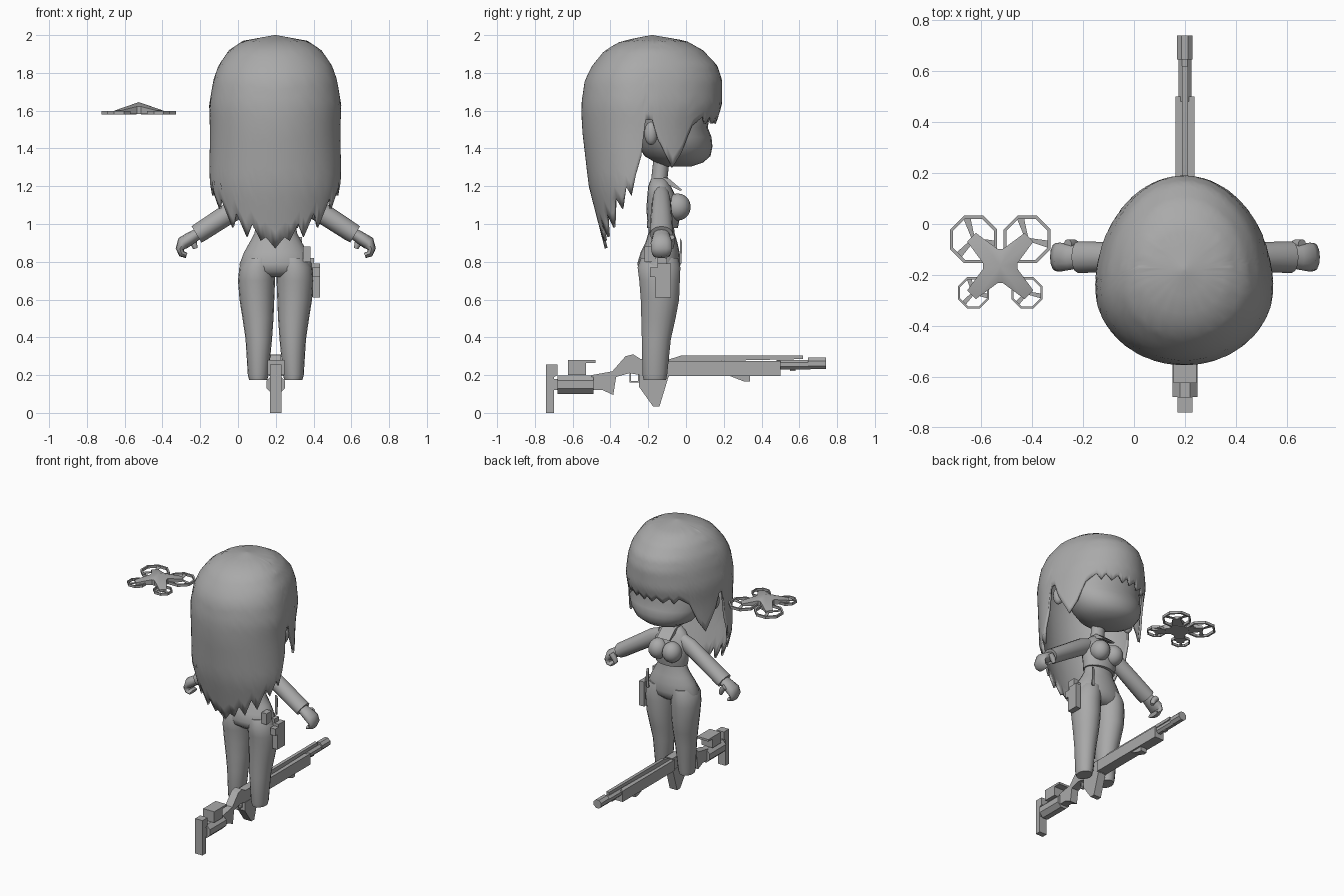
import bpy, bmesh, math
from mathutils import Vector

cube = bpy.data.objects.get("Cube")
if cube:
    bpy.data.objects.remove(cube)

grey = bpy.data.materials.new("plain_grey")
grey.use_nodes = True
tone = (0.4, 0.4, 0.4, 1)
grey.diffuse_color = tone
grey.node_tree.nodes["Principled BSDF"].inputs["Base Color"].default_value = tone
CX = 0.2  # centre line of the figure and rifle


def finish(bm, name, angle=40):
    bmesh.ops.recalc_face_normals(bm, faces=bm.faces)
    me = bpy.data.meshes.new(name)
    bm.to_mesh(me)
    bm.free()
    me.materials.append(grey)
    me.shade_smooth()
    me.set_sharp_from_angle(angle=math.radians(angle))
    ob = bpy.data.objects.new(name, me)
    bpy.context.collection.objects.link(ob)
    return ob


def skin(bm, rings, caps=True):
    n = len(rings[0])
    for a, b in zip(rings, rings[1:]):
        for i in range(n):
            j = (i + 1) % n
            bm.faces.new((a[i], a[j], b[j], b[i]))
    if caps:
        bm.faces.new(rings[0])
        bm.faces.new(rings[-1])


def loft(name, rows, x=0.0, n=20):
    """Stack of ellipses: rows of (z, x offset, y centre, x radius, y radius)."""
    bm = bmesh.new()
    rings = []
    for z, dx, yc, rx, ry in rows:
        angles = [math.tau * i / n for i in range(n)]
        rings.append([bm.verts.new((CX + x + dx + rx * math.cos(a), yc + ry * math.sin(a), z)) for a in angles])
    skin(bm, rings)
    return finish(bm, name, 50)


def limb(name, side, path, y, n=12):
    """Tube in the x-z plane: path of (x offset, z, in-plane radius, y radius)."""
    bm = bmesh.new()
    rings = []
    for k, (dx, z, r, ry) in enumerate(path):
        p, q = path[max(k - 1, 0)], path[min(k + 1, len(path) - 1)]
        d = Vector((q[0] - p[0], 0, q[1] - p[1])).normalized()
        across = Vector((-d.z, 0, d.x))
        ring = []
        for i in range(n):
            a = math.tau * i / n
            v = Vector((dx, y, z)) + across * r * math.cos(a) + Vector((0, ry * math.sin(a), 0))
            ring.append(bm.verts.new((CX + side * v.x, v.y, v.z)))
        rings.append(ring)
    skin(bm, rings)
    return finish(bm, name, 50)


def ball(name, centre, radii):
    bm = bmesh.new()
    bmesh.ops.create_uvsphere(bm, u_segments=16, v_segments=10, radius=1)
    for v in bm.verts:
        v.co = Vector(centre) + Vector([c * r for c, r in zip(v.co, radii)])
    return finish(bm, name, 60)


def plate(name, outline, half, x=CX):
    """Side outline of (y, z) points extruded evenly along x."""
    bm = bmesh.new()
    skin(bm, [[bm.verts.new((x + s * half, y, z)) for y, z in outline] for s in (-1, 1)])
    return finish(bm, name, 30)


def box(name, y0, y1, z0, z1, half, x=CX):
    return plate(name, [(y0, z0), (y1, z0), (y1, z1), (y0, z1)], half, x)


def rod(name, y0, y1, z, r, n=8):
    bm = bmesh.new()
    turn = [math.tau * (i + 0.5) / n for i in range(n)]
    skin(bm, [[bm.verts.new((CX + r * math.cos(a), y, z + r * math.sin(a))) for a in turn] for y in (y0, y1)])
    return finish(bm, name, 30)


def interp(table, t):
    for a, b in zip(table, table[1:]):
        if t <= b[0]:
            f = (t - a[0]) / (b[0] - a[0])
            return [p + (q - p) * f for p, q in zip(a[1:], b[1:])]
    return table[-1][1:]


# Hair: a shell whose lower edge is cut into fringe, side locks and long back tips
shape = [(0.87, -0.25, 0.27, 0.33, 0.18), (1.2, -0.25, 0.35, 0.37, 0.265), (1.5, -0.25, 0.345, 0.4, 0.3),
         (1.63, -0.25, 0.35, 0.44, 0.305), (1.765, -0.25, 0.327, 0.44, 0.285), (1.84, -0.235, 0.3, 0.4, 0.26),
         (1.92, -0.21, 0.245, 0.3, 0.22), (1.97, -0.18, 0.17, 0.18, 0.16), (2, -0.18, 0.005, 0.005, 0.005)]
edge = [(-90, 0.87), (-80, 0.93), (-74, 0.91), (-66, 1.0), (-58, 0.93), (-49, 1.06), (-40, 0.98), (-30, 1.14),
        (-22, 1.08), (-15, 1.2), (-9, 1.15), (2, 1.36), (5, 1.55), (10, 1.55), (15, 1.45), (28, 1.3), (36, 1.38),
        (44, 1.52), (54, 1.57), (60, 1.53), (64, 1.57), (72, 1.53), (78, 1.57), (85, 1.53), (90, 1.57)]
half = []
for (a, za), (b, zb) in zip(edge, edge[1:]):
    half += [(a, za), ((a + b) / 2, (za + zb) / 2)]
half.append(edge[-1])
columns = half + [(180 - a, z) for a, z in half[-2:0:-1]]
bm = bmesh.new()
rings = []
for k in range(23):
    ring = []
    for a, low in columns:
        z = 2 - (2 - low) * (k / 22) ** 1.7
        yc, rx, front, back = interp(shape, z)
        c, s = math.cos(math.radians(a)), math.sin(math.radians(a))
        ring.append(bm.verts.new((CX - 0.003 + rx * c, yc + (front if s > 0 else back) * s, z)))
    rings.append(ring)
skin(bm, rings, caps=False)
bm.faces.new(rings[0])
hair = finish(bm, "hair", 60)
shell = hair.modifiers.new("thickness", "SOLIDIFY")
shell.thickness = 0.015

# Head with chin, cheeks and ears
loft("head", [(1.305, 0, -0.04, 0.07, 0.07), (1.325, 0, -0.035, 0.15, 0.125), (1.36, 0, -0.045, 0.21, 0.175),
              (1.41, 0, -0.055, 0.25, 0.195), (1.46, 0, -0.065, 0.27, 0.2), (1.51, 0, -0.085, 0.28, 0.2),
              (1.65, 0, -0.11, 0.28, 0.25), (1.8, 0, -0.15, 0.2, 0.22)], n=28)

# Torso with short top, hips and collar
loft("neck", [(1.18, 0, -0.14, 0.06, 0.05), (1.25, 0, -0.14, 0.048, 0.043), (1.34, 0, -0.13, 0.048, 0.043)])
loft("short_top", [(0.98, 0, -0.125, 0.118, 0.082), (1.02, 0, -0.12, 0.123, 0.085), (1.08, 0, -0.12, 0.13, 0.09),
                   (1.15, 0, -0.13, 0.13, 0.075), (1.2, 0, -0.14, 0.1, 0.06), (1.24, 0, -0.14, 0.055, 0.045)])
loft("hips", [(1.0, 0, -0.13, 0.105, 0.065), (0.95, 0, -0.13, 0.113, 0.07), (0.9, 0, -0.13, 0.14, 0.085),
              (0.85, 0, -0.137, 0.168, 0.103), (0.79, 0, -0.143, 0.191, 0.115), (0.75, 0, -0.143, 0.19, 0.105),
              (0.72, 0, -0.14, 0.14, 0.07)])
plate("collar", [(-0.13, 1.25), (-0.09, 1.24), (-0.02, 1.18), (-0.03, 1.175), (-0.1, 1.21)], 0.05)

for side, tag in ((1, "left"), (-1, "right")):
    ball(tag + "_ear", (CX + side * 0.3, -0.185, 1.48), (0.035, 0.036, 0.062))
    ball(tag + "_chest", (CX + side * 0.056, -0.045, 1.09), (0.066, 0.07, 0.072))
    # Legs taper to flat open-toed ends
    loft(tag + "_leg", [(z, side * dx, yc, rx, ry) for z, dx, yc, rx, ry in (
        (0.82, 0.085, -0.14, 0.08, 0.1), (0.77, 0.098, -0.143, 0.095, 0.115), (0.7, 0.102, -0.14, 0.098, 0.109),
        (0.6, 0.1, -0.138, 0.092, 0.103), (0.5, 0.094, -0.146, 0.082, 0.092), (0.39, 0.09, -0.157, 0.07, 0.078),
        (0.2, 0.093, -0.165, 0.055, 0.066), (0.175, 0.093, -0.165, 0.048, 0.06))], n=18)
    # Sleeves, curled hands and thumbs
    limb(tag + "_sleeve", side, [(0.08, 1.16, 0.045, 0.04), (0.14, 1.125, 0.058, 0.05), (0.28, 1.035, 0.054, 0.058),
                                 (0.4, 0.957, 0.052, 0.062), (0.42, 0.945, 0.05, 0.062)], -0.13)
    limb(tag + "_hand", side, [(0.4, 0.957, 0.028, 0.04), (0.45, 0.925, 0.034, 0.05), (0.49, 0.9, 0.036, 0.057),
                               (0.508, 0.868, 0.022, 0.055), (0.498, 0.842, 0.018, 0.05),
                               (0.472, 0.833, 0.014, 0.045)], -0.13)
    limb(tag + "_thumb", side, [(0.46, 0.93, 0.02, 0.02), (0.435, 0.9, 0.019, 0.02), (0.425, 0.87, 0.012, 0.013)], -0.08)

# Hip pouch and holster
box("belt_pouch", -0.22, -0.16, 0.8, 0.88, 0.02, 0.365)
plate("holster", [(-0.19, 0.72), (-0.165, 0.72), (-0.165, 0.61), (-0.08, 0.61), (-0.08, 0.79), (-0.15, 0.79),
                  (-0.15, 0.77), (-0.19, 0.77)], 0.02, 0.415)
box("holster_strap", -0.15, -0.1, 0.64, 0.82, 0.012, 0.39)
plate("hip_blade", [(-0.035, 0.79), (-0.025, 0.79), (-0.02, 0.9), (-0.03, 0.93)], 0.008, 0.33)

# Rifle, back to front
plate("butt_plate", [(-0.74, 0), (-0.7, 0), (-0.7, 0.19), (-0.68, 0.2), (-0.68, 0.255), (-0.74, 0.255)], 0.03)
box("butt_link", -0.7, -0.67, 0.12, 0.18, 0.025)
rod("butt_block", -0.68, -0.49, 0.15, 0.053)
plate("cheek_rest", [(-0.625, 0.2), (-0.53, 0.2), (-0.53, 0.265), (-0.48, 0.265), (-0.48, 0.28), (-0.625, 0.28)], 0.045)
plate("stock_neck", [(-0.5, 0.12), (-0.44, 0.12), (-0.385, 0.095), (-0.37, 0.19), (-0.3, 0.21), (-0.24, 0.2),
                     (-0.09, 0.19), (-0.09, 0.285), (-0.24, 0.285), (-0.28, 0.31), (-0.32, 0.3), (-0.39, 0.22),
                     (-0.5, 0.2)], 0.028)
for y in (-0.3, -0.255):
    box("trigger_guard", y, y + 0.01, 0.165, 0.21, 0.01)
box("trigger_guard_base", -0.3, -0.245, 0.16, 0.17, 0.01)
plate("magazine", [(-0.245, 0.2), (-0.09, 0.2), (-0.14, 0.035), (-0.175, 0.035), (-0.25, 0.14)], 0.03)
box("handguard", -0.1, 0.5, 0.195, 0.275, 0.037)
plate("top_rail", [(-0.1, 0.27), (0.62, 0.285), (0.62, 0.305), (-0.02, 0.305), (-0.1, 0.28)], 0.012)
plate("fore_grip", [(0.22, 0.2), (0.34, 0.2), (0.34, 0.165), (0.31, 0.165)], 0.025)
rod("barrel", 0.48, 0.66, 0.255, 0.028)
box("front_sight", 0.55, 0.58, 0.222, 0.24, 0.01)
rod("muzzle", 0.645, 0.74, 0.262, 0.033)

# Drone: crossed arms, raised body and four ringed rotors
DX, DY = -0.525, -0.165
bm = bmesh.new()
profile = [(0.05, 0.1, 1.635), (0.165, 0.06, 1.6), (0.165, 0.06, 1.585), (0.05, 0.06, 1.58)]
corners = []
for k in range(4):
    a = math.pi / 4 + k * math.pi / 2
    out, across = Vector((math.cos(a), math.sin(a), 0)), Vector((-math.sin(a), math.cos(a), 0))
    for reach, w in ((0.055, -0.04), (0.16, -0.024), (0.16, 0.024), (0.055, 0.04)):
        corners.append((Vector((DX, DY, 0)) + out * reach + across * w, reach < 0.1))
low = [bm.verts.new((p.x, p.y, 1.583)) for p, inner in corners]
high = [bm.verts.new((p.x, p.y, 1.622 if inner else 1.6)) for p, inner in corners]
skin(bm, [low, high], caps=False)
bm.faces.new(low)
peak = bm.verts.new((DX, DY, 1.645))
for i in range(len(high)):
    bm.faces.new((high[i], high[(i + 1) % len(high)], peak))
finish(bm, "drone_body", 30)

for sx in (-1, 1):
    for dy, r in ((0.105, 0.1), (-0.105, 0.066)):
        c = Vector((DX + sx * 0.105, DY + dy, 1.588))
        bm = bmesh.new()
        rings = []
        for scale, z in ((1, -0.009), (1, 0.009), (0.87, 0.009), (0.87, -0.009), (1, -0.009)):
            turn = [math.tau * (i + 0.5) / 8 for i in range(8)]
            rings.append([bm.verts.new(c + Vector((r * scale * math.cos(a), r * scale * math.sin(a), z))) for a in turn])
        skin(bm, rings, caps=False)
        bmesh.ops.remove_doubles(bm, verts=bm.verts, dist=0.0005)
        # Three flat blades per rotor
        for k in range(3):
            a = math.pi / 2 + k * math.tau / 3 + 0.3
            u, v = Vector((math.cos(a), math.sin(a), 0)), Vector((-math.sin(a), math.cos(a), 0))
            quad = [c + v * -0.006, c + v * 0.006, c + u * r * 0.9 + v * r * 0.14, c + u * r * 0.9 - v * r * 0.14]
            skin(bm, [[bm.verts.new(p + Vector((0, 0, h))) for p in quad] for h in (-0.002, 0.002)])
        finish(bm, "drone_rotor", 30)
